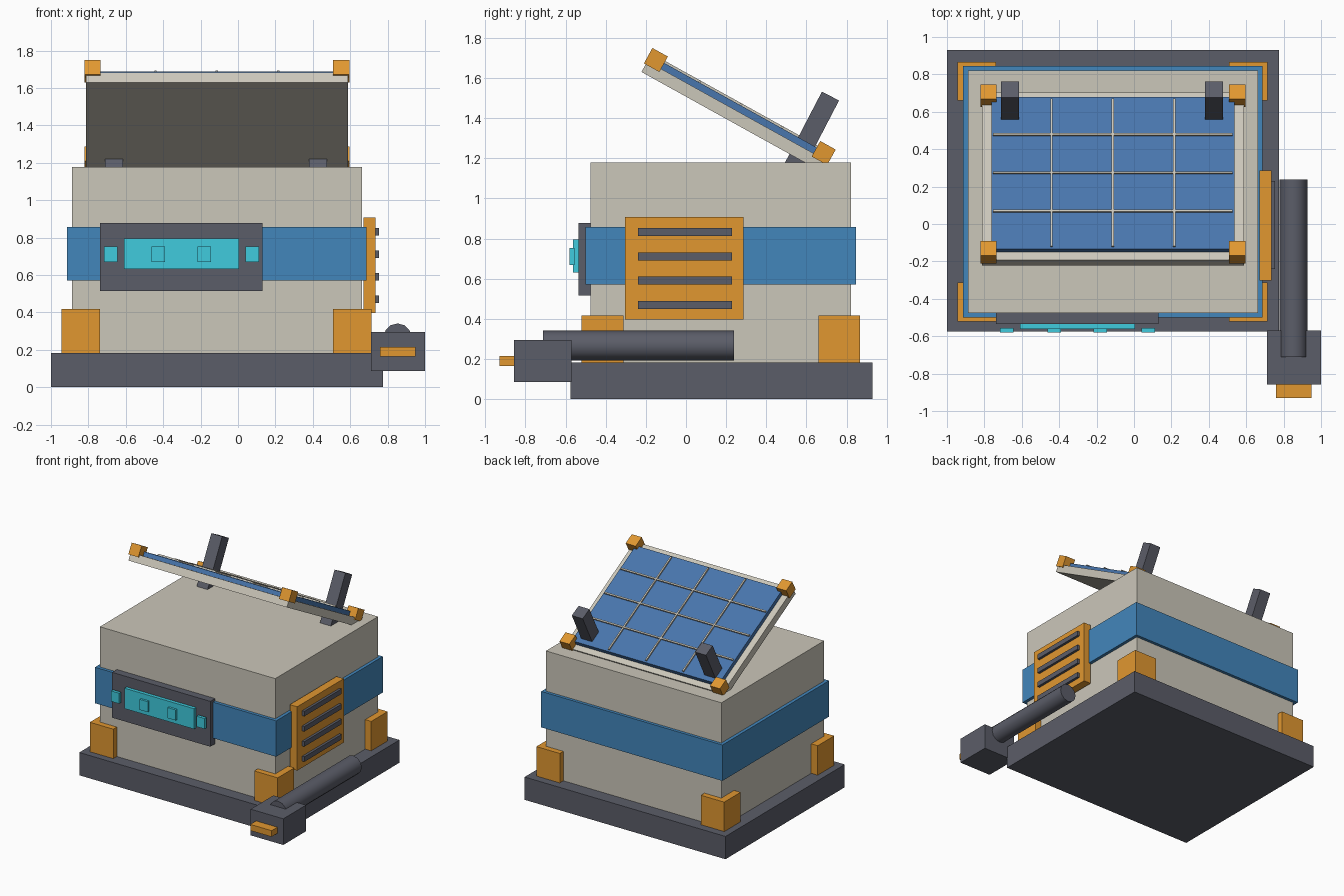
import bpy, math
from mathutils import Matrix, Vector

if "Cube" in bpy.data.objects:
    bpy.data.objects.remove(bpy.data.objects["Cube"])


def material(name, r, g, b):
    m = bpy.data.materials.new(name)
    m.diffuse_color = (r, g, b, 1)
    m.use_nodes = True
    m.node_tree.nodes["Principled BSDF"].inputs["Base Color"].default_value = m.diffuse_color
    return m


CREAM = material("cream", 0.60, 0.57, 0.49)
DARK = material("dark_grey", 0.105, 0.11, 0.14)
BLUE = material("band_blue", 0.055, 0.24, 0.50)
CELL = material("cell_blue", 0.065, 0.18, 0.42)
ORANGE = material("orange", 0.75, 0.31, 0.03)
CYAN = material("cyan", 0.05, 0.60, 0.73)


def box(name, xr, yr, zr, mat, frame=None):
    """Box from ranges, optionally placed in a tilted frame."""
    bpy.ops.mesh.primitive_cube_add(size=1)
    ob = bpy.context.object
    ob.name = name
    size = [r[1] - r[0] for r in (xr, yr, zr)]
    mid = [(r[1] + r[0]) / 2 for r in (xr, yr, zr)]
    ob.data.transform(Matrix.Translation(mid) @ Matrix.Diagonal((*size, 1)))
    if frame:
        ob.matrix_world = frame
    ob.data.materials.append(mat)
    return ob


def around(c, half):
    return (c - half, c + half)


CX = -0.113  # centre line of the housing

# Housing
box("base_plinth", (-1, 0.775), (-0.575, 0.93), (0, 0.182), DARK)
box("main_body", (-0.888, 0.662), (-0.475, 0.822), (0.182, 1.178), CREAM)
box("body_band", (-0.914, 0.687), (-0.5, 0.846), (0.57, 0.857), BLUE)
for xr in ((-0.945, -0.738), (0.508, 0.715)):
    for yr in ((-0.52, -0.312), (0.66, 0.867)):
        box("corner_guard", xr, yr, (0.182, 0.417), ORANGE)

# Front display
box("display_bezel", (-0.737, 0.13), (-0.535, -0.475), (0.515, 0.877), DARK)
box("display_screen", (-0.61, 0.005), (-0.562, -0.53), (0.632, 0.795), CYAN)
for x in (-0.68, -0.427, -0.18, 0.075):
    box("display_button", around(x, 0.036), (-0.58, -0.555), (0.668, 0.752), CYAN)

# Side vent
box("vent_plate", (0.67, 0.735), (-0.303, 0.286), (0.397, 0.907), ORANGE)
for i in range(4):
    box("vent_slat", (0.725, 0.755), (-0.24, 0.23), around(0.469 + i * 0.121, 0.02), DARK)

# Side pipe and connector
bpy.ops.mesh.primitive_cylinder_add(vertices=12, radius=0.074, depth=0.95,
                                    location=(0.853, -0.237, 0.267),
                                    rotation=(math.pi / 2, 0, 0))
pipe = bpy.context.object
pipe.name = "side_pipe"
pipe.data.materials.append(DARK)
bpy.ops.object.shade_smooth_by_angle(angle=math.radians(40))
box("connector_block", (0.712, 1.0), (-0.857, -0.57), (0.086, 0.295), DARK)
box("connector_tab", (0.76, 0.948), (-0.93, -0.82), (0.165, 0.214), ORANGE)

# Tilted solar panel, built in its own frame
tilt = Matrix.Translation((CX, 0.268, 1.458)) @ Matrix.Rotation(math.radians(-29), 4, 'X')
box("panel_frame", (-0.7, 0.7), (-0.512, 0.512), (-0.087, -0.026), CREAM, tilt)
box("panel_cells", (-0.65, 0.65), (-0.462, 0.465), (-0.03, 0.007), CELL, tilt)
for i in (-1, 0, 1):
    box("cell_divider_long", around(i * 0.328, 0.006), (-0.45, 0.45), (0.003, 0.018), CREAM, tilt)
    box("cell_divider_cross", (-0.64, 0.64), around(i * 0.235, 0.006), (0.003, 0.018), CREAM, tilt)
for sx in (-1, 1):
    for sy in (-1, 1):
        box("panel_corner_cap", around(sx * 0.665, 0.044), around(sy * 0.478, 0.044),
            (-0.044, 0.044), ORANGE, tilt)

# Panel support arms
for x in (-0.662, 0.427):
    arm = Matrix.Translation((x, 0.72, 1.51)) @ Matrix.Rotation(math.radians(-27.5), 4, 'X')
    box("support_arm", (-0.048, 0.048), (-0.048, 0.048), (-0.44, 0), DARK, arm)
